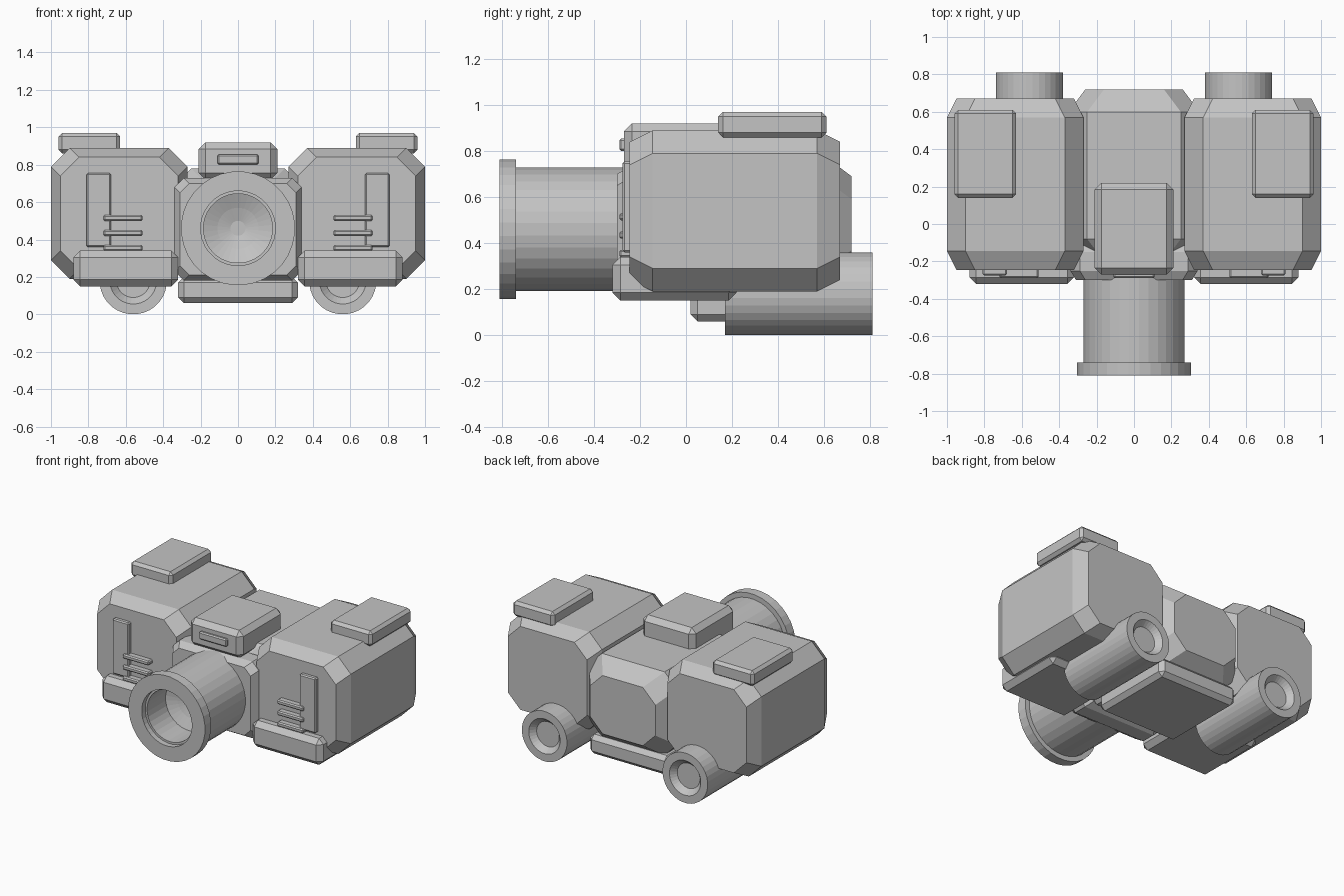
import bpy, bmesh
from math import cos, sin, pi

cube = bpy.data.objects.get("Cube")
if cube:
    bpy.data.objects.remove(cube, do_unlink=True)

grey = bpy.data.materials.new("plain grey")
grey.use_nodes = True
grey.diffuse_color = (0.55, 0.55, 0.55, 1)
grey.node_tree.nodes["Principled BSDF"].inputs["Base Color"].default_value = grey.diffuse_color


def finish(name, bm):
    bmesh.ops.recalc_face_normals(bm, faces=bm.faces)
    mesh = bpy.data.meshes.new(name)
    bm.to_mesh(mesh)
    bm.free()
    mesh.materials.append(grey)
    obj = bpy.data.objects.new(name, mesh)
    bpy.context.collection.objects.link(obj)
    return obj


def box(name, x, y, z, bevel=0.0):
    """Box from (min, max) ranges with chamfered edges."""
    bm = bmesh.new()
    bmesh.ops.create_cube(bm, size=1)
    for v in bm.verts:
        v.co = [sum(r) / 2 + c * abs(r[1] - r[0]) for r, c in zip((x, y, z), v.co)]
    obj = finish(name, bm)
    if bevel:
        mod = obj.modifiers.new("chamfer", "BEVEL")
        mod.width = bevel
        mod.segments = 1
    return obj


def octagon(x, z, corner, inset):
    x0, x1, z0, z1 = min(x) + inset, max(x) - inset, z[0] + inset, z[1] - inset
    c = corner
    return [(x0 + c, z0), (x1 - c, z0), (x1, z0 + c), (x1, z1 - c),
            (x1 - c, z1), (x0 + c, z1), (x0, z1 - c), (x0, z0 + c)]


def loft(name, rings, closed=False):
    """Bridge rings of points; cap the ends unless the loop of rings is closed."""
    bm = bmesh.new()
    loops = [[bm.verts.new(p) for p in ring] for ring in rings]
    n = len(loops[0])
    for a, b in zip(loops, loops[1:]):
        for i in range(n):
            j = (i + 1) % n
            bm.faces.new((a[i], a[j], b[j], b[i]))
    bm.faces.new(loops[0])
    bm.faces.new(loops[-1])
    return finish(name, bm)


def pod(name, x, y, z, corner, inset, depth):
    """Octagonal block along y with tapered front and back ends."""
    stations = [(y[0], inset), (y[0] + depth, 0), (y[1] - depth, 0), (y[1], inset)]
    return loft(name, [[(px, py, pz) for px, pz in octagon(x, z, corner, ins)]
                       for py, ins in stations])


def turned(name, cx, cz, profile, sides=32):
    """Turned part about the y direction from (radius, y) points."""
    angles = [2 * pi * (i + 0.5) / sides for i in range(sides)]
    return loft(name, [[(cx + r * cos(a), py, cz + r * sin(a)) for a in angles]
                       for r, py in profile])


# Central body
pod("central_body", (-0.35, 0.35), (-0.2, 0.72), (0.18, 0.78), 0.1, 0.09, 0.12)
pod("front_panel", (-0.34, 0.34), (-0.3, -0.1), (0.18, 0.73), 0.05, 0.03, 0.05)
box("bottom_plate", (-0.32, 0.32), (0.02, 0.66), (0.06, 0.2), 0.03)
box("top_housing", (-0.21, 0.21), (-0.27, 0.22), (0.72, 0.92), 0.035)
box("top_housing_window", (-0.11, 0.11), (-0.29, -0.25), (0.8, 0.855), 0.008)

# Lens barrel with flange and recessed glass
turned("lens_barrel", 0, 0.46, [
    (0.27, -0.2), (0.27, -0.74), (0.305, -0.74), (0.305, -0.81), (0.2, -0.81),
    (0.2, -0.77), (0.185, -0.77), (0.185, -0.56), (0.11, -0.53), (0.04, -0.51)])

# Paired side parts
for side, s in (("right", -1), ("left", 1)):
    def span(a, b):
        return tuple(sorted((s * a, s * b)))

    pod(side + "_pod", span(0.27, 1), (-0.245, 0.67), (0.19, 0.89), 0.1, 0.05, 0.1)
    box(side + "_top_pad", span(0.63, 0.96), (0.14, 0.61), (0.86, 0.97), 0.02)
    box(side + "_bumper", span(0.32, 0.88), (-0.32, 0.22), (0.15, 0.34), 0.035)
    box(side + "_front_strip", span(0.68, 0.81), (-0.275, -0.2), (0.36, 0.755), 0.008)
    for i in range(3):
        z = 0.355 + 0.08 * i
        box(f"{side}_vent_bar_{i + 1}", span(0.51, 0.72), (-0.29, -0.2),
            (z - 0.016, z + 0.016), 0.008)
    turned(side + "_rear_tube", s * 0.56, 0.18, [
        (0.09, 0.21), (0.125, 0.17), (0.18, 0.17),
        (0.18, 0.81), (0.125, 0.81), (0.09, 0.77)])
